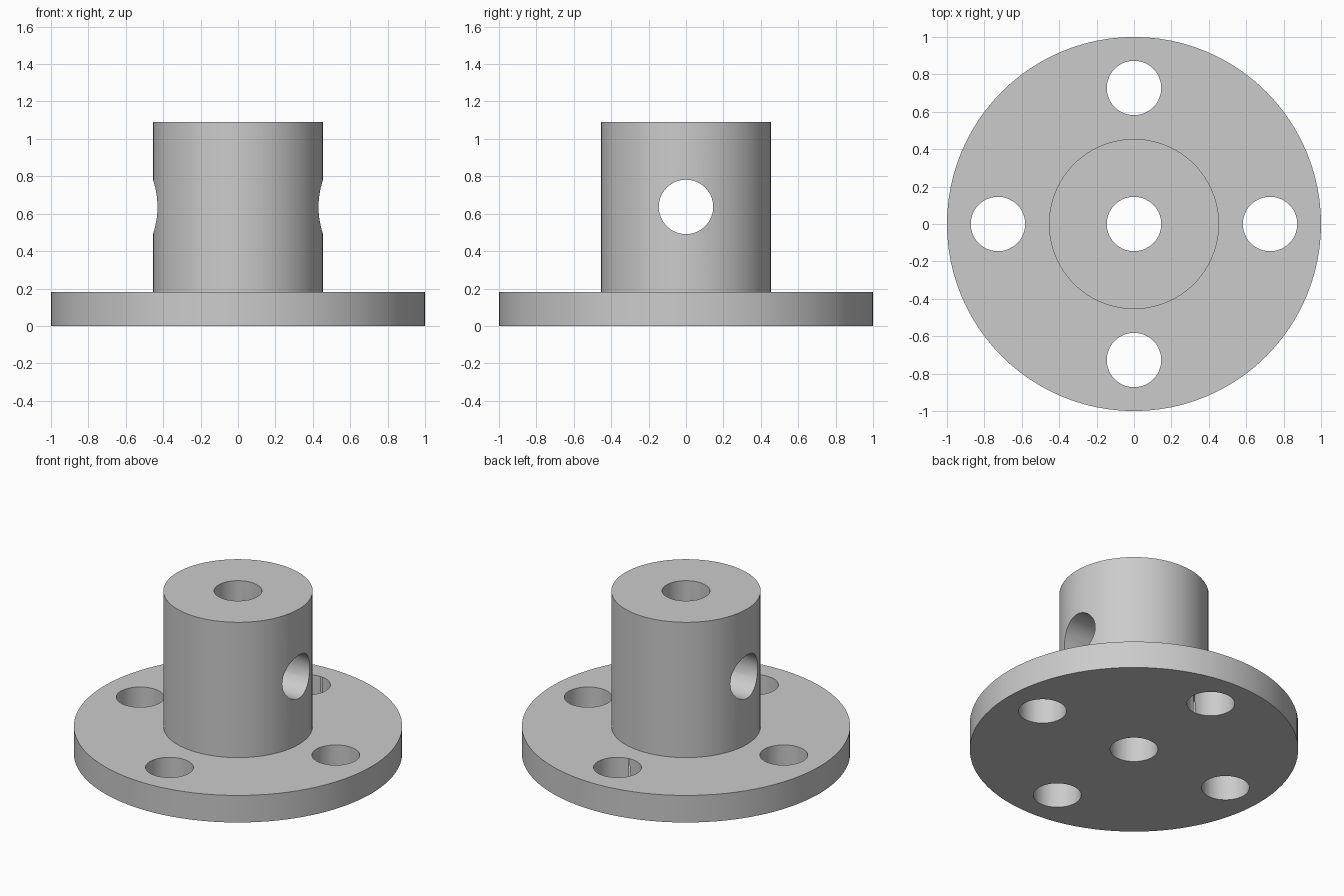
import bpy
import math

cube = bpy.data.objects.get("Cube")
if cube:
    bpy.data.objects.remove(cube, do_unlink=True)

UNIT = 1 / 27.5          # one millimetre of the part in model units
HOLE_R = 4 * UNIT
BOLT_CIRCLE = 20 * UNIT

grey = bpy.data.materials.new("light_grey")
grey.use_nodes = True
colour = (0.6, 0.6, 0.6, 1)
grey.diffuse_color = colour
grey.node_tree.nodes["Principled BSDF"].inputs["Base Color"].default_value = colour


def lathe(name, profile, segments=96):
    """Revolve a closed (radius, height) profile around z."""
    verts, faces = [], []
    n = len(profile)
    for s in range(segments):
        a = 2 * math.pi * s / segments
        verts += [(r * math.cos(a), r * math.sin(a), z) for r, z in profile]
        for i in range(n):
            j, t = (i + 1) % n, (s + 1) % segments
            faces.append((s * n + i, t * n + i, t * n + j, s * n + j))
    mesh = bpy.data.meshes.new(name)
    mesh.from_pydata(verts, [], faces)
    mesh.materials.append(grey)
    obj = bpy.data.objects.new(name, mesh)
    bpy.context.collection.objects.link(obj)
    return obj


def drill(target, location, depth, rotation=(0, 0, 0)):
    """Cut a round hole through the target."""
    bpy.ops.mesh.primitive_cylinder_add(vertices=64, radius=HOLE_R, depth=depth,
                                        location=location, rotation=rotation)
    cutter = bpy.context.object
    cutter.name = "hole_cutter"
    cutter.hide_render = True
    cutter.data.materials.append(grey)
    mod = target.modifiers.new("hole", 'BOOLEAN')
    mod.operation = 'DIFFERENCE'
    mod.solver = 'EXACT'
    mod.object = cutter
    bpy.context.view_layer.objects.active = target
    bpy.ops.object.modifier_apply(modifier=mod.name)
    bpy.data.objects.remove(cutter, do_unlink=True)


# Flange and hub with the central bore, as one turned body
outline = [(4, 0), (27.5, 0), (27.5, 5), (12.5, 5), (12.5, 30), (4, 30)]
body = lathe("flanged_hub", [(r * UNIT, z * UNIT) for r, z in outline])

# Four bolt holes in the flange
for k in range(4):
    a = k * math.pi / 2
    drill(body, (BOLT_CIRCLE * math.cos(a), BOLT_CIRCLE * math.sin(a), 2.5 * UNIT),
          10 * UNIT - 0.02)

# Cross hole through the hub
drill(body, (0, 0, 17.5 * UNIT), 30 * UNIT, (0, math.pi / 2, 0))

# Smooth walls with crisp edges
bpy.ops.object.select_all(action='DESELECT')
body.select_set(True)
bpy.context.view_layer.objects.active = body
bpy.ops.object.shade_smooth_by_angle(angle=math.radians(30))
